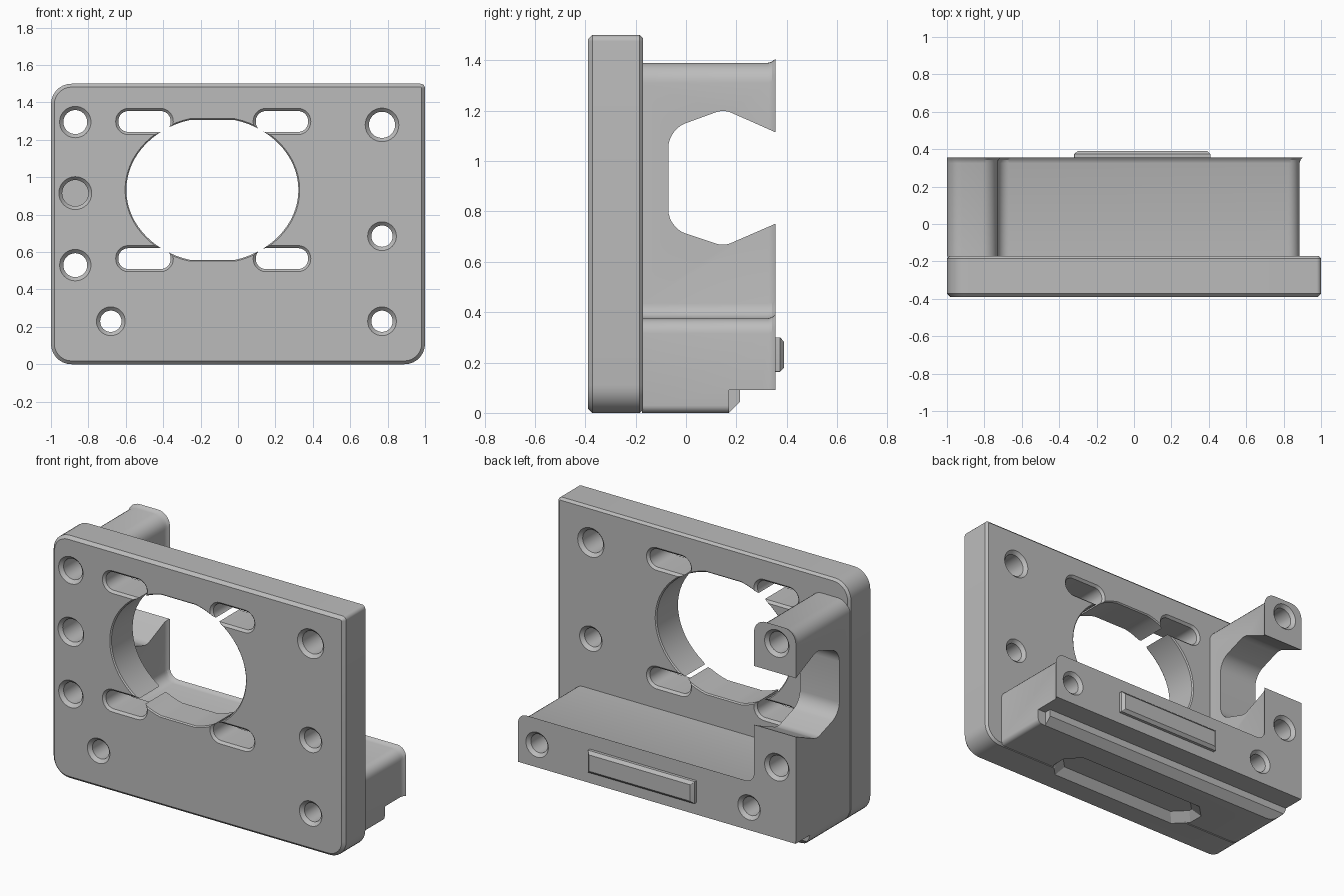
import bpy, bmesh, math
from mathutils import Vector

cube = bpy.data.objects.get("Cube")
if cube:
    bpy.data.objects.remove(cube, do_unlink=True)

grey = bpy.data.materials.new("plain grey")
grey.use_nodes = True
grey.diffuse_color = (0.5, 0.5, 0.5, 1)
grey.node_tree.nodes["Principled BSDF"].inputs["Base Color"].default_value = (0.5, 0.5, 0.5, 1)


def rounded(corners, steps=7):
    """Closed 2D outline from (a, b, radius) corners."""
    pts = []
    n = len(corners)
    for i, (a, b, r) in enumerate(corners):
        p = Vector((a, b))
        if r <= 0:
            pts.append(p)
            continue
        u = (Vector(corners[i - 1][:2]) - p).normalized()
        v = (Vector(corners[(i + 1) % n][:2]) - p).normalized()
        centre = p + r * (u + v)
        for k in range(steps + 1):
            t = math.pi / 2 * k / steps
            pts.append(centre - r * v * math.cos(t) - r * u * math.sin(t))
    return pts


def box(a0, a1, b0, b1, radii, inset=0.0):
    """Rectangle outline; radii run from low-low, anticlockwise."""
    a0, a1, b0, b1 = a0 + inset, a1 - inset, b0 + inset, b1 - inset
    r = [max(x - inset, 0.002) for x in radii]
    return rounded([(a0, b0, r[0]), (a1, b0, r[1]), (a1, b1, r[2]), (a0, b1, r[3])])


def oval(a, b, ra, rb, n=40):
    return [(a + ra * math.cos(2 * math.pi * k / n), b + rb * math.sin(2 * math.pi * k / n))
            for k in range(n)]


def loft(name, axis, rings):
    """Solid joining equal outlines placed along an axis."""
    place = {"x": lambda p, d: (d, p[0], p[1]),
             "y": lambda p, d: (p[0], d, p[1]),
             "z": lambda p, d: (p[0], p[1], d)}[axis]
    bm = bmesh.new()
    loops = [[bm.verts.new(place(p, d)) for p in pts] for d, pts in rings]
    n = len(loops[0])
    for low, high in zip(loops, loops[1:]):
        for i in range(n):
            j = (i + 1) % n
            bm.faces.new((low[i], low[j], high[j], high[i]))
    bm.faces.new(loops[0])
    bm.faces.new(loops[-1])
    bmesh.ops.recalc_face_normals(bm, faces=bm.faces)
    mesh = bpy.data.meshes.new(name)
    bm.to_mesh(mesh)
    bm.free()
    mesh.materials.append(grey)
    obj = bpy.data.objects.new(name, mesh)
    bpy.context.collection.objects.link(obj)
    return obj


def activate(obj):
    bpy.ops.object.select_all(action="DESELECT")
    obj.select_set(True)
    bpy.context.view_layer.objects.active = obj


def cut(obj, cutters):
    activate(obj)
    for c in cutters:
        c.hide_render = True
        m = obj.modifiers.new("cut", "BOOLEAN")
        m.operation, m.solver, m.object = "DIFFERENCE", "EXACT", c
        bpy.ops.object.modifier_apply(modifier=m.name)


FRONT, SEAT, BACK = -0.39, -0.17, 0.355


def through(name, outline, lip, end):
    """Cutter from the front to a back face, chamfered at both mouths."""
    return loft(name, "y", [(FRONT - 0.1, outline(lip)), (FRONT, outline(lip)),
                            (FRONT + lip, outline(0)), (end - lip, outline(0)),
                            (end, outline(lip)), (end + 0.1, outline(lip))])


# Front plate with chamfered rim
def plate_outline(inset):
    return box(-1, 1, 0, 1.5, (0.11, 0.11, 0.025, 0.11), inset)


plate = loft("front_plate", "y", [(FRONT, plate_outline(0.018)), (FRONT + 0.018, plate_outline(0)),
                                  (SEAT - 0.014, plate_outline(0)), (SEAT, plate_outline(0.014))])


# L-shaped rear body: bottom bar and side post, flared at the back edge
def body_outline(d):
    return rounded([(-1, 0, 0.11), (0.885 + d, 0, 0.03), (0.885 + d, 0.375 + d, 0.06),
                    (-0.73 + d, 0.375 + d, 0.06), (-0.73 + d, 1.39 + d, 0.08),
                    (-1, 1.39 + d, 0.08)])


body = loft("rear_body", "y", [(SEAT - 0.005, body_outline(0)), (0.325, body_outline(0)),
                               (0.342, body_outline(0.005)), (BACK, body_outline(0.016))])

# Screw holes: x, z, radius, end of the hole
plate_cutters, body_cutters = [], []
for x, z, r, end in ((0.77, 1.28, 0.07, SEAT), (0.77, 0.685, 0.057, SEAT),
                     (0.77, 0.23, 0.057, BACK), (-0.68, 0.23, 0.057, BACK),
                     (-0.87, 0.53, 0.064, BACK), (-0.87, 1.295, 0.064, BACK)):
    c = through("hole_cutter", lambda d: oval(x, z, r + d, r + d, 32), 0.02, end)
    plate_cutters.append(c)
    if end == BACK:
        body_cutters.append(c)

# Blind hole in front of the side post
blind = loft("blind_hole_cutter", "y", [(y, oval(-0.87, 0.915, r, r, 32)) for y, r in
                                        ((-0.5, 0.088), (FRONT, 0.088), (-0.37, 0.07), (-0.13, 0.07))])
plate_cutters.append(blind)
body_cutters.append(blind)

# Central oval opening with four slots
plate_cutters.append(through("opening_cutter", lambda d: [(a, min(max(b, 0.558 - d), 1.306 + d)) for a, b in
                                                          oval(-0.137, 0.932, 0.46 + d, 0.388 + d, 72)],
                             0.007, SEAT))
for x in (-0.5, 0.235):
    for z in (0.565, 1.298):
        plate_cutters.append(through("slot_cutter", lambda d: box(
            x - 0.14, x + 0.14, z - 0.056, z + 0.056, [0.054] * 4, -d), 0.014, SEAT))

# Tapered recess in the underside
def recess_outline(i):
    x, y, k = 0.53 - i, 0.13 - i, 0.08
    cx, cy = -0.04, -0.11
    return [(cx + a, cy + b) for a, b in ((-x + k, -y), (x - k, -y), (x, -y + k), (x, y - k),
                                          (x - k, y), (-x + k, y), (-x, y - k), (-x, -y + k))]


recess = loft("recess_cutter", "z", [(-0.1, recess_outline(0)), (0, recess_outline(0)),
                                     (0.05, recess_outline(0.04))])
plate_cutters.append(recess)
body_cutters.append(recess)

# Angled notch through the side post
notch = rounded([(-0.07, 0.735, 0.07), (0.15, 0.662, 0.03), (0.5, 0.814, 0),
                 (0.5, 1.05, 0), (0.15, 1.205, 0.03), (-0.07, 1.125, 0.07)])
body_cutters.append(loft("notch_cutter", "x", [(-1.1, notch), (-0.6, notch)]))

# Stepped rear lower edge with a chamfered lip
step = [(0.17, -0.1), (0.17, 0), (0.215, 0.045), (0.215, 0.09), (0.5, 0.09), (0.5, -0.1)]
body_cutters.append(loft("step_cutter", "x", [(-1.2, step), (1.2, step)]))
lip_end = [(0.17, -0.1), (0.3, -0.1), (0.3, 0.09), (0.17, 0.09)]
body_cutters.append(loft("lip_end_cutter", "x", [(0.83, lip_end), (1.1, lip_end)]))

cut(plate, plate_cutters)
cut(body, body_cutters)
for c in set(plate_cutters + body_cutters):
    bpy.data.objects.remove(c, do_unlink=True)

# Raised key on the back of the bar
key = loft("raised_key", "y", [(y, box(-0.32, 0.41, 0.163, 0.3, [0.002] * 4, i))
                               for y, i in ((BACK - 0.005, 0), (0.373, 0), (0.39, 0.018))])

for obj in (plate, body, key):
    activate(obj)
    bpy.ops.object.shade_smooth_by_angle(angle=math.radians(25))
